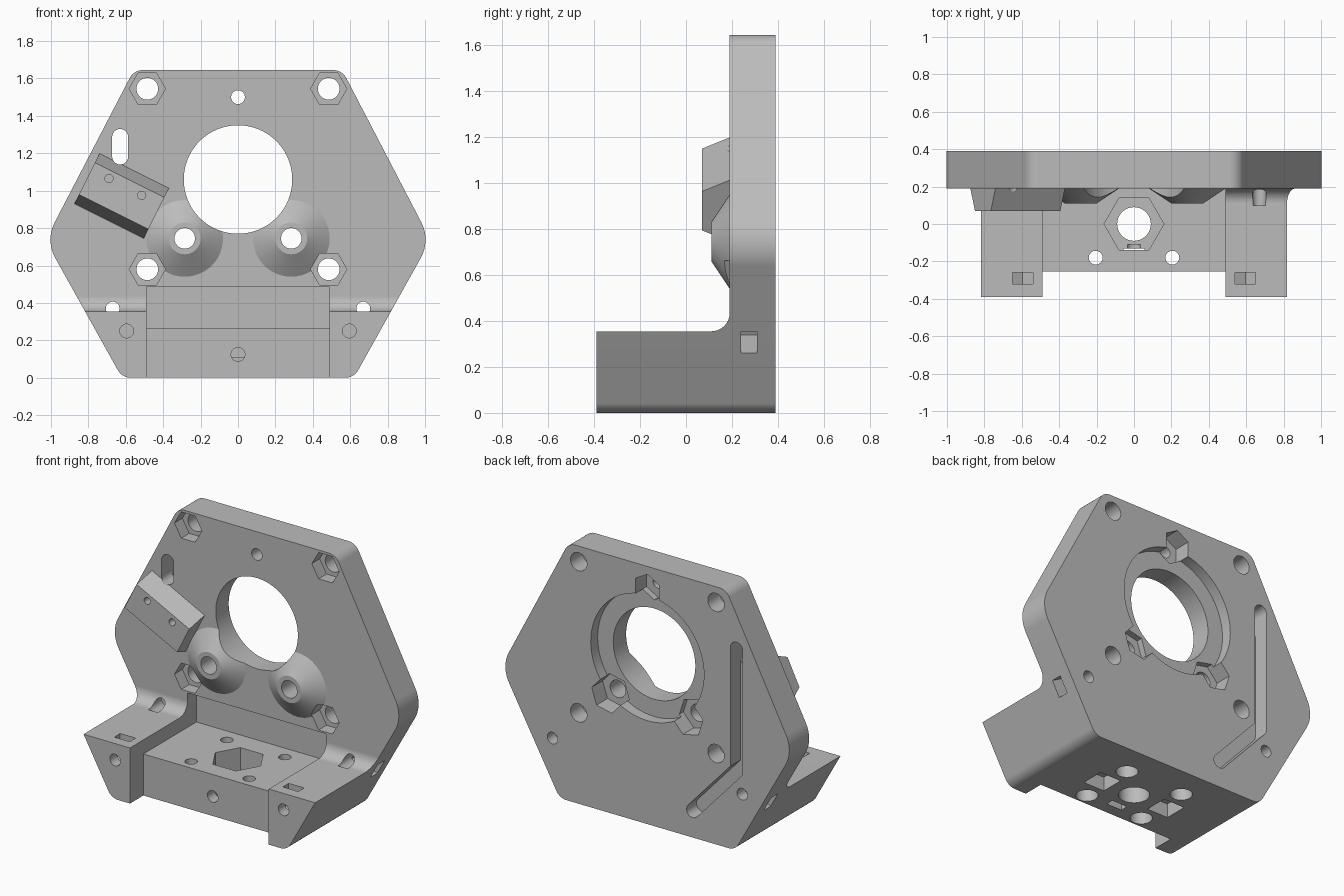
import bpy, bmesh
from math import sin, cos, tan, pi, atan2
from mathutils import Vector

old = bpy.data.objects.get("Cube")
if old:
    bpy.data.objects.remove(old, do_unlink=True)

grey = bpy.data.materials.new("light grey")
grey.use_nodes = True
GREY = (0.5, 0.5, 0.5, 1)
grey.diffuse_color = GREY
grey.node_tree.nodes["Principled BSDF"].inputs["Base Color"].default_value = GREY


# ---- helpers: 2D outlines ----
def ring(x, y, r, n=40, turn=0.0):
    return [(x + r * cos(turn + 2 * pi * i / n), y + r * sin(turn + 2 * pi * i / n)) for i in range(n)]


def rect(x0, x1, y0, y1):
    return [(x0, y0), (x1, y0), (x1, y1), (x0, y1)]


def capsule(p, q, r, n=12):
    a = atan2(q[1] - p[1], q[0] - p[0])
    pts = []
    for c, start in ((q, a - pi / 2), (p, a + pi / 2)):
        pts += [(c[0] + r * cos(start + pi * i / n), c[1] + r * sin(start + pi * i / n)) for i in range(n + 1)]
    return pts


def rounded(corners, n=8):
    pts = []
    for i, (x, y, r) in enumerate(corners):
        p = Vector((x, y))
        d1 = (Vector(corners[i - 1][:2]) - p).normalized()
        d2 = (Vector(corners[(i + 1) % len(corners)][:2]) - p).normalized()
        half = d1.angle(d2) / 2
        c = p + (d1 + d2).normalized() * r / sin(half)
        s, e = p + d1 * r / tan(half) - c, p + d2 * r / tan(half) - c
        pts += [tuple(c + s.lerp(e, k / n).normalized() * r) for k in range(n + 1)]
    return pts


# ---- helpers: solids ----
def prism(name, pts, lo, hi, axis, end_pts=None):
    """Extrude an outline along an axis, optionally lofting to a second one."""
    place = {"x": lambda p, d: (d, p[0], p[1]),
             "y": lambda p, d: (p[0], d, p[1]),
             "z": lambda p, d: (p[0], p[1], d)}[axis]
    bm = bmesh.new()
    a = [bm.verts.new(place(p, lo)) for p in pts]
    b = [bm.verts.new(place(p, hi)) for p in (end_pts or pts)]
    bm.faces.new(a)
    bm.faces.new(b)
    for i in range(len(a)):
        j = (i + 1) % len(a)
        bm.faces.new((a[i], a[j], b[j], b[i]))
    bmesh.ops.recalc_face_normals(bm, faces=bm.faces)
    mesh = bpy.data.meshes.new(name)
    bm.to_mesh(mesh)
    bm.free()
    mesh.materials.append(grey)
    obj = bpy.data.objects.new(name, mesh)
    bpy.context.collection.objects.link(obj)
    return obj


def combine(tool, operation):
    mod = body.modifiers.new("join", "BOOLEAN")
    mod.object, mod.operation, mod.solver = tool, operation, "EXACT"
    bpy.context.view_layer.objects.active = body
    bpy.ops.object.modifier_apply(modifier=mod.name)
    bpy.data.objects.remove(tool, do_unlink=True)


def cut(*args):
    combine(prism("cutter", *args), "DIFFERENCE")


FRONT, PLATE, BACK = -0.39, 0.19, 0.39
FAR = 3

# ---- hexagonal plate with foot: rounded prism cut by an L-shaped profile ----
half = [(0.62, 0, 0.08), (1.03, 0.735, 0.2), (0.557, 1.645, 0.08)]
outline = rounded(half + [(-x, z, r) for x, z, r in reversed(half)])
body = prism("motor_bracket", outline, FRONT, BACK, "y")
fillet = [(0.11 + 0.08 * sin(a), 0.435 - 0.08 * cos(a)) for a in [pi / 2 * i / 10 for i in range(11)]]
cut([(-FAR, 0.355)] + fillet + [(PLATE, FAR), (-FAR, FAR)], -FAR, FAR, "x")

# ---- cone bosses ----
for s in (-1, 1):
    combine(prism("cone_boss", ring(s * 0.285, 0.745, 0.085, 48), 0.11, 0.21, "y",
                  ring(s * 0.285, 0.745, 0.235, 48)), "UNION")

# ---- tilted block with sloped long sides ----
u, v = Vector((0.894, -0.447)), Vector((0.447, 0.894))
mid = Vector((-0.622, 0.972))


def tilted(w):
    return [tuple(mid + u * a * 0.208 + v * b * w) for a, b in ((-1, -1), (1, -1), (1, 1), (-1, 1))]


combine(prism("tilted_block", tilted(0.095), 0.07, 0.21, "y", tilted(0.159)), "UNION")
for x, z in ((-0.69, 1.065), (-0.515, 0.975)):
    cut(ring(x, z, 0.022, 24), -FAR, 0.2, "y")

# ---- central recess in the foot ----
cut(rect(-0.49, 0.49, 0.265, 0.485), -FAR, 0.28, "y")
cut(rect(-0.49, 0.49, -1, 0.3), -FAR, -0.255, "y")

# ---- large bore with bearing seat at the back ----
cut(ring(0, 1.06, 0.29, 80), -FAR, FAR, "y")
cut(ring(0, 1.06, 0.4, 80), 0.32, FAR, "y")

# ---- clamp holes with nut traps around the bore ----
for x, z, r, nut in ((0, 1.5, 0.037, 0.095), (-0.285, 0.745, 0.055, 0.11), (0.285, 0.745, 0.055, 0.11)):
    cut(ring(x, z, r), -FAR, FAR, "y")
    cut(ring(x, z, nut, 6, atan2(1.06 - z, -x)), 0.28, FAR, "y")

for s in (-1, 1):
    # corner mounting holes with hex pockets
    for z in (0.58, 1.545):
        cut(ring(s * 0.485, z, 0.058), -FAR, FAR, "y")
        cut(ring(s * 0.485, z, 0.097, 6), -FAR, 0.27, "y")
    # front screw holes and nut slots in the feet
    cut(ring(s * 0.595, 0.25, 0.037), -FAR, -0.12, "y")
    cut([(s * x, z) for x, z in ((0.54, 1), (0.54, 0.22), (0.595, 0.19), (0.65, 0.22), (0.65, 1))],
        -0.32, -0.26, "y")
    # rear screw holes and slanted side nut slots
    cut(ring(s * 0.67, 0.37, 0.037), 0.1, FAR, "y")
    n, t = Vector((0.873, -0.487)), Vector((0.487, 0.873))
    c = Vector((0.792, 0.308))
    corners = [c + n * a + t * b for a, b in ((0.1, -0.054), (0.1, 0.054), (-0.16, 0.054), (-0.16, -0.054))]
    cut([(s * p.x, p.y) for p in corners], 0.24, 0.31, "y")
    # base holes with counterbores, and square pockets underneath
    for y in (-0.18, 0.18):
        cut(ring(s * 0.205, y, 0.037), -1, 0.4, "z")
        cut(ring(s * 0.205, y, 0.065), -1, 0.1, "z")
    cut(rect(s * 0.24 - 0.075, s * 0.24 + 0.075, -0.075, 0.075), -1, 0.09, "z")

# ---- base centre: hole, hex pocket, front screw and its nut slot ----
cut(ring(0, 0, 0.09), -1, 0.4, "z")
cut(ring(0, 0, 0.16, 6), 0.11, 0.4, "z")
cut(ring(0, 0.125, 0.037), -FAR, -0.11, "y")
cut(rect(-0.055, 0.055, -0.18, -0.13), -1, 0.17, "z")

# ---- cable slot through the plate and channel on the back ----
cut(capsule((-0.63, 1.183), (-0.63, 1.287), 0.043), -FAR, FAR, "y")
cut(capsule((-0.63, 0.51), (-0.63, 1.287), 0.043), 0.29, FAR, "y")
cut(capsule((-0.63, 0.51), (-0.32, 0.17), 0.043), 0.29, FAR, "y")

# ---- smooth curved walls, crisp edges ----
bpy.ops.object.select_all(action="DESELECT")
body.select_set(True)
bpy.context.view_layer.objects.active = body
bpy.ops.object.shade_smooth_by_angle(angle=pi / 9)
weighted = body.modifiers.new("flat_faces", "WEIGHTED_NORMAL")
weighted.keep_sharp = True
